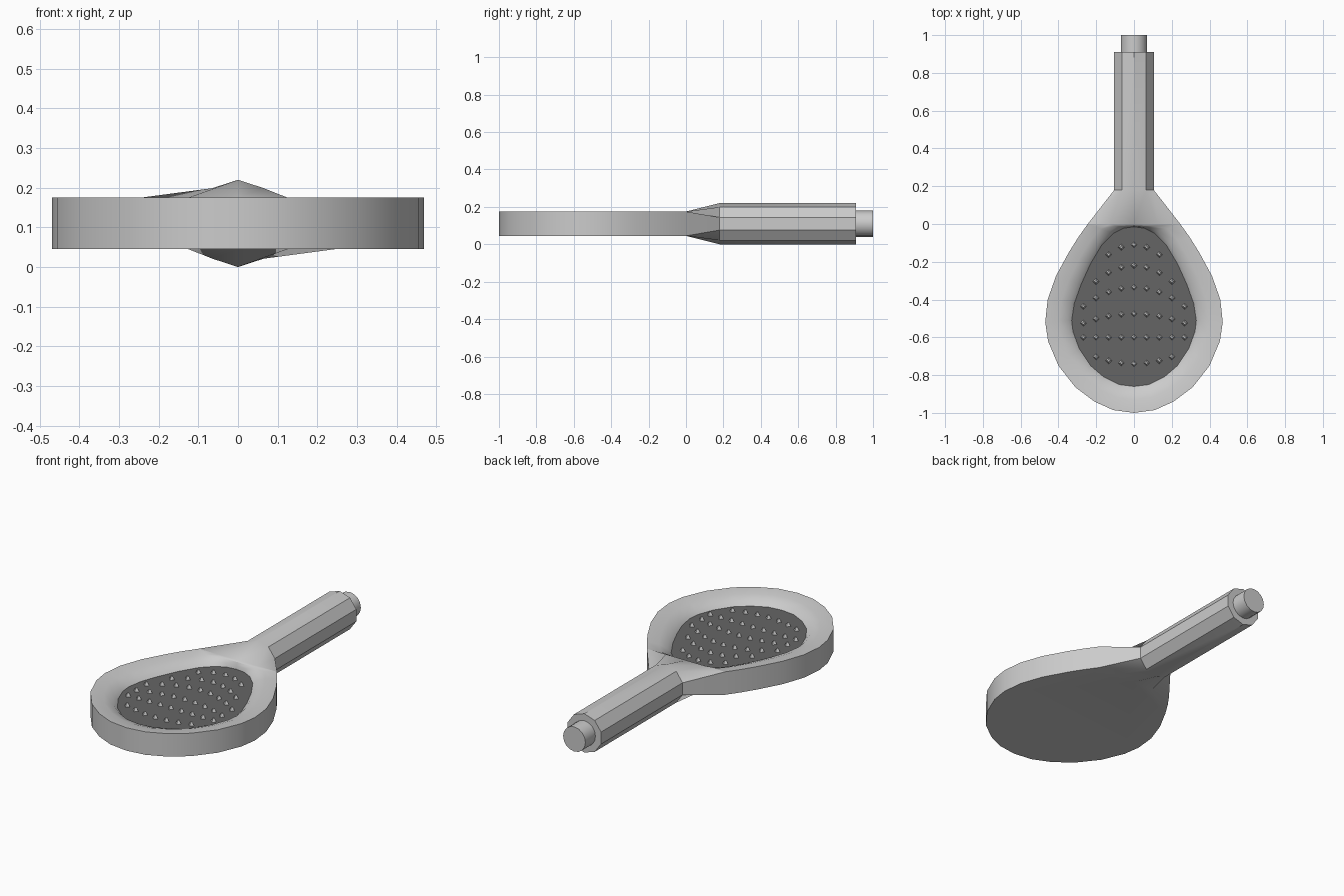
import bpy, bmesh
from math import sin, cos, pi, radians

if "Cube" in bpy.data.objects:
    bpy.data.objects.remove(bpy.data.objects["Cube"])

Z_LOW, Z_TOP, Z_PLATE = 0.045, 0.175, 0.13

# right-hand half outlines, front tip to neck
OUTER = [(0, -1), (.11, -.985), (.21, -.94), (.31, -.865), (.40, -.75), (.455, -.62), (.47, -.52),
         (.457, -.40), (.413, -.275), (.345, -.15), (.295, -.07), (.245, .0), (.125, .0), (0, .0)]
INNER = [(0, -.86), (.08, -.85), (.16, -.81), (.23, -.75), (.29, -.66), (.323, -.57), (.33, -.51),
         (.316, -.42), (.28, -.32), (.23, -.21), (.17, -.11), (.11, -.05), (.055, -.022), (0, -.015)]


def mirrored(half):
    return half + [(-x, y) for x, y in half[-2:0:-1]]


def finish(name, bm, smooth=True):
    bmesh.ops.recalc_face_normals(bm, faces=bm.faces)
    mesh = bpy.data.meshes.new(name)
    bm.to_mesh(mesh)
    bm.free()
    ob = bpy.data.objects.new(name, mesh)
    bpy.context.collection.objects.link(ob)
    bpy.ops.object.select_all(action='DESELECT')
    ob.select_set(True)
    bpy.context.view_layer.objects.active = ob
    if smooth:
        bpy.ops.object.shade_smooth_by_angle(angle=radians(30))
    return ob


def bridge(bm, a, b, skip=()):
    n = len(a)
    for i in range(n):
        if i not in skip:
            j = (i + 1) % n
            bm.faces.new((a[i], a[j], b[j], b[i]))


def y_ring(bm, radius, y, sides):
    return [bm.verts.new((radius * sin(2 * pi * i / sides), y, 0.11 + radius * cos(2 * pi * i / sides)))
            for i in range(sides)]


outer, inner = mirrored(OUTER), mirrored(INNER)

# head and handle as one shell: wall, dished rim, flat back
bm = bmesh.new()
low = [bm.verts.new((x, y, Z_LOW)) for x, y in outer]
top = [bm.verts.new((x, y, Z_TOP)) for x, y in outer]
neck = len(OUTER) - 1
bridge(bm, low, top, skip=range(neck - 2, neck + 2))
bm.faces.new(low)
prev = top
for t, z in ((.5, .168), (.85, .15), (1, Z_PLATE)):
    ring = [bm.verts.new((a[0] + (b[0] - a[0]) * t, a[1] + (b[1] - a[1]) * t, z))
            for a, b in zip(outer, inner)]
    bridge(bm, prev, ring)
    prev = ring

# neck loft into the ten-sided handle
root = [top[neck - i] for i in (0, 1, 2)] + [low[neck - i] for i in (2, 1, 0, -1, -2)] \
    + [top[neck + i] for i in (2, 1)]
start = y_ring(bm, 0.11, 0.18, 10)
end = y_ring(bm, 0.11, 0.91, 10)
bridge(bm, root, start)
bridge(bm, start, end)
bm.faces.new(end)
finish("head_and_handle", bm)

# hose connector
bm = bmesh.new()
a, b = y_ring(bm, 0.07, 0.90, 16), y_ring(bm, 0.07, 1.0, 16)
bridge(bm, a, b)
bm.faces.new(a)
bm.faces.new(b)
finish("hose_connector", bm)

# dark spray plate
bm = bmesh.new()
face = bm.faces.new([bm.verts.new((x, y, Z_PLATE)) for x, y in inner])
face.normal_update()
if face.normal.z < 0:
    face.normal_flip()
mesh = bpy.data.meshes.new("spray_plate")
bm.to_mesh(mesh)
bm.free()
plate = bpy.data.objects.new("spray_plate", mesh)
bpy.context.collection.objects.link(plate)
dark = bpy.data.materials.new("dark_grey")
dark.diffuse_color = (0.13, 0.13, 0.13, 1)
dark.use_nodes = True
dark.node_tree.nodes["Principled BSDF"].inputs["Base Color"].default_value = dark.diffuse_color
mesh.materials.append(dark)

# nozzles in curved rows: (centre y, bend, count per side)
bm = bmesh.new()
for y0, bend, count in ((-.11, -2.9, 2), (-.22, -2.1, 3), (-.335, -1.4, 4),
                        (-.475, -.7, 4), (-.60, 0, 4), (-.74, .9, 3)):
    for i in range(-count, count + 1):
        x = i * 0.067
        made = bmesh.ops.create_cone(bm, cap_ends=True, segments=4, radius1=.017, radius2=.007, depth=.02)
        bmesh.ops.translate(bm, verts=made['verts'], vec=(x, y0 + bend * x * x, Z_PLATE + .009))
finish("nozzles", bm, smooth=False)
